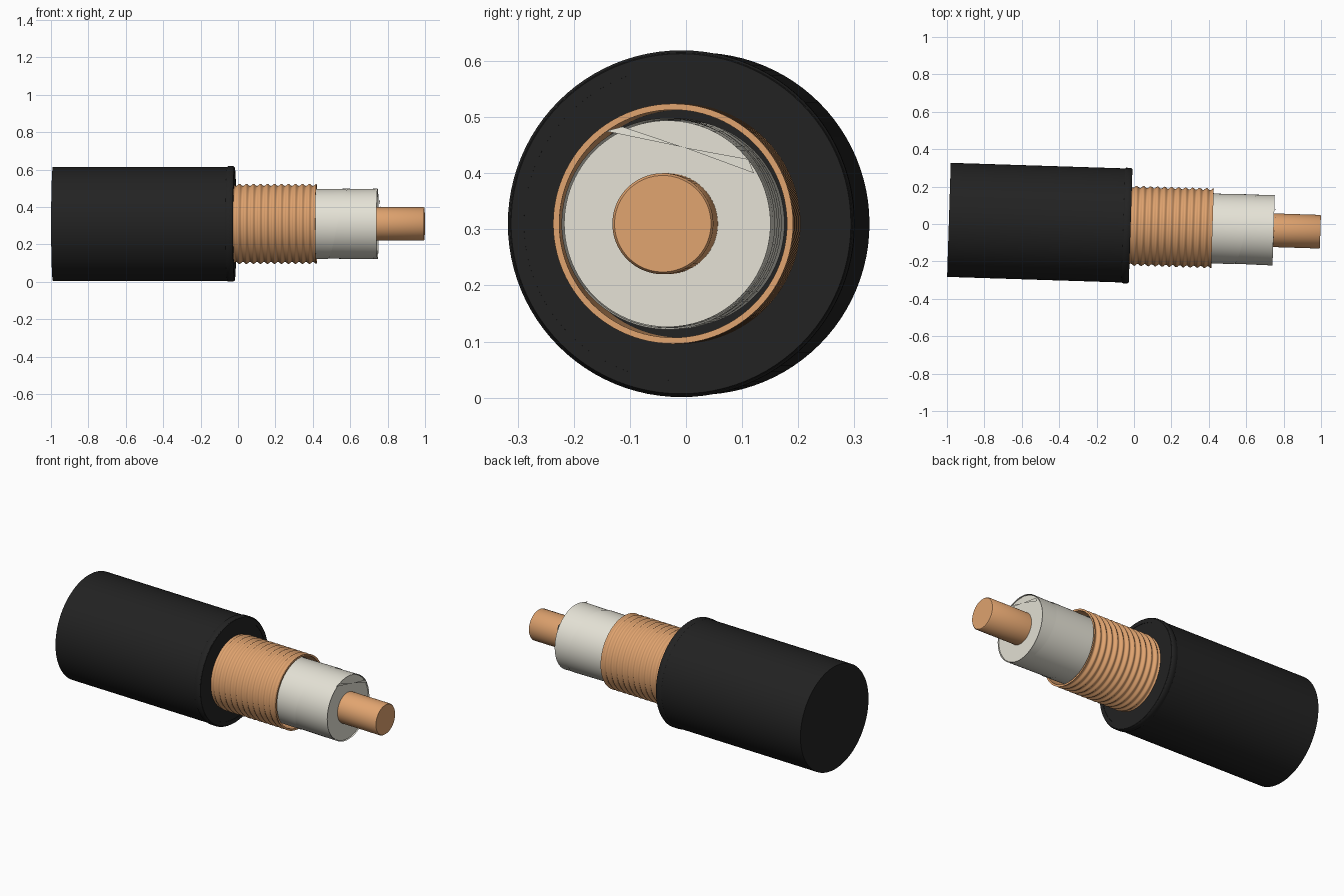
import bpy, math
from mathutils import Matrix

if "Cube" in bpy.data.objects:
    bpy.data.objects.remove(bpy.data.objects["Cube"])

# Cable axis: slightly turned in plan, lying on the ground
AXIS = Matrix.Translation((0, -0.0095, 0.31)) @ Matrix.Rotation(-0.032, 4, 'Z')


def material(name, rgb):
    m = bpy.data.materials.new(name)
    m.diffuse_color = (*rgb, 1)
    m.use_nodes = True
    m.node_tree.nodes["Principled BSDF"].inputs["Base Color"].default_value = m.diffuse_color
    return m


RUBBER = material("black_rubber", (0.016, 0.016, 0.016))
COPPER = material("copper", (0.75, 0.37, 0.16))
CREAM = material("cream_plastic", (0.78, 0.76, 0.67))


def make(name, verts, faces, mat):
    me = bpy.data.meshes.new(name)
    me.from_pydata(verts, [], faces)
    me.materials.append(mat)
    ob = bpy.data.objects.new(name, me)
    bpy.context.collection.objects.link(ob)
    ob.matrix_world = AXIS
    bpy.ops.object.select_all(action='DESELECT')
    ob.select_set(True)
    bpy.context.view_layer.objects.active = ob
    bpy.ops.object.mode_set(mode='EDIT')
    bpy.ops.mesh.select_all(action='SELECT')
    bpy.ops.mesh.normals_make_consistent(inside=False)
    bpy.ops.object.mode_set(mode='OBJECT')
    bpy.ops.object.shade_smooth_by_angle(angle=math.radians(40))
    return ob


def lathe(name, profile, mat, closed=False, n=96):
    """Spin (x, radius) points about the x axis; capped ends or closed loop."""
    verts = [(x, r * math.cos(2 * math.pi * i / n), r * math.sin(2 * math.pi * i / n))
             for x, r in profile for i in range(n)]
    k = len(profile)
    faces = []
    for j in range(k if closed else k - 1):
        a, b = j * n, ((j + 1) % k) * n
        faces += [(a + i, a + (i + 1) % n, b + (i + 1) % n, b + i) for i in range(n)]
    if not closed:
        faces += [tuple(range(n)), tuple(range((k - 1) * n, k * n))]
    return make(name, verts, faces, mat)


# Outer jacket and the raised collar at its cut end
lathe("outer_jacket", [(-0.99, 0.305), (-0.02, 0.305)], RUBBER)
lathe("jacket_collar", [(-0.058, 0.304), (-0.052, 0.309), (-0.026, 0.309), (-0.018, 0.303),
                        (-0.018, 0.28), (-0.058, 0.28)], RUBBER, closed=True)

# Corrugated copper shield, an open thin tube
steps, x0, x1, ridges = 132, -0.03, 0.42, 12
outer = [(x0 + (x1 - x0) * i / steps,
          0.2085 - 0.0055 * math.cos(2 * math.pi * ridges * i / steps + math.pi))
         for i in range(steps + 1)]
lathe("copper_shield", outer + [(x1, 0.203), (x0, 0.203)], COPPER, closed=True)

# Insulation core and centre conductor
lathe("insulation", [(-0.03, 0.184), (0.742, 0.184)], CREAM)
lathe("centre_conductor", [(0.70, 0.09), (0.992, 0.09), (0.997, 0.086)], COPPER)

# Thin tape wound in a helix round the insulation, each turn overlapping the last
pitch, width, per_turn, turns = 0.24, 0.25, 72, 3
verts, faces = [], []
for i in range(per_turn * turns + 1):
    t = i / per_turn
    a = 2 * math.pi * t + 0.9
    start = 0.022 + pitch * t
    for x, r in ((start, 0.1855), (start + width, 0.1885)):
        x = min(x, 0.747)
        verts.append((x, -r * math.sin(a), -r * math.cos(a)))
for i in range(per_turn * turns):
    faces.append((2 * i, 2 * i + 1, 2 * i + 3, 2 * i + 2))
make("wrapping_tape", verts, faces, CREAM)

# Loose twisted tail of the tape across the end
tail = [(0.746, -0.11, 0.165), (0.746, -0.08, 0.173), (0.752, 0.03, 0.136),
        (0.756, 0.145, 0.115), (0.756, 0.155, 0.09)]
make("tape_tail", tail, [(0, 1, 2), (2, 3, 4)], CREAM)
